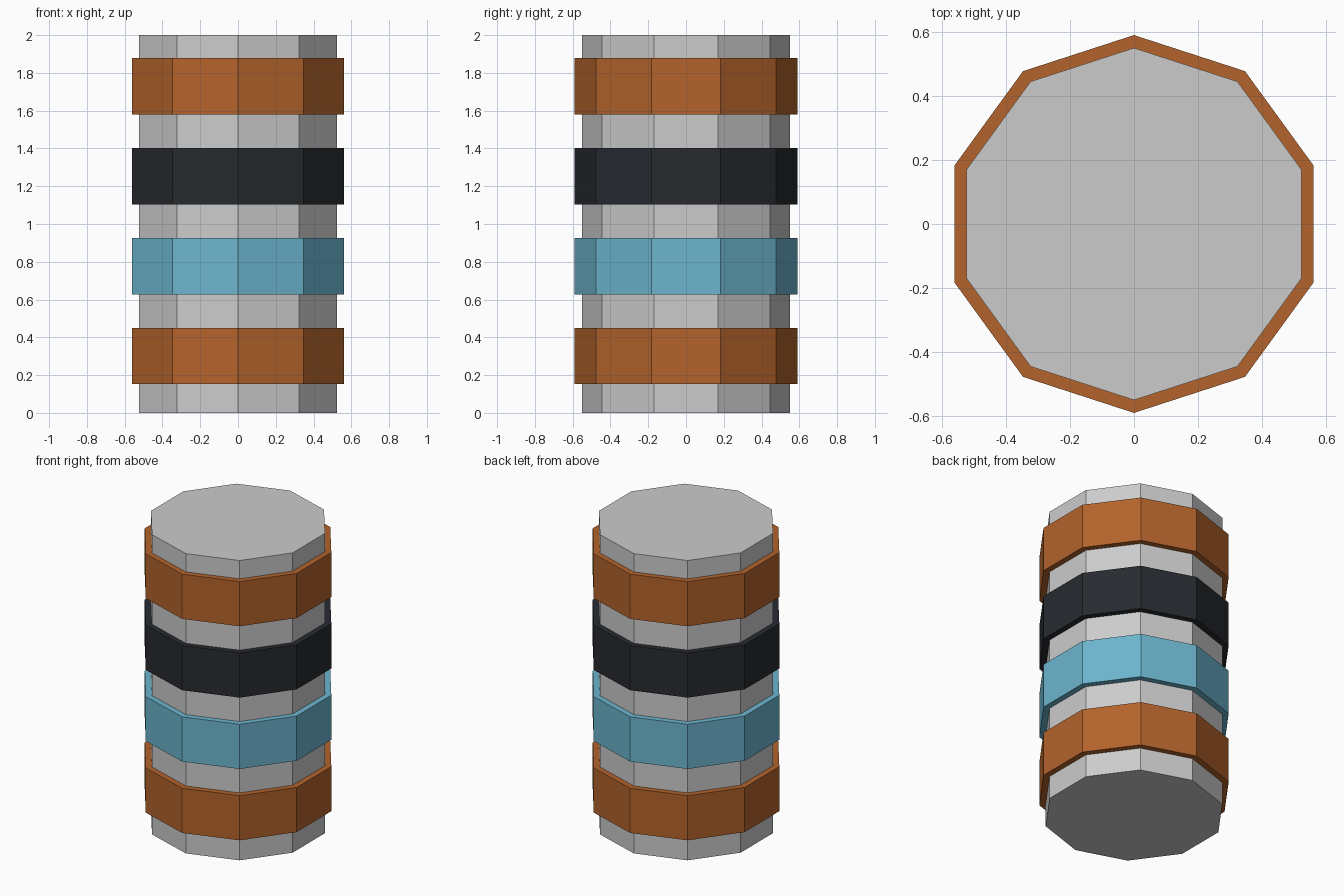
import bpy

if "Cube" in bpy.data.objects:
    bpy.data.objects.remove(bpy.data.objects["Cube"])

SIDES = 10


def material(name, rgb):
    mat = bpy.data.materials.new(name)
    mat.diffuse_color = (*rgb, 1.0)
    mat.use_nodes = True
    mat.node_tree.nodes["Principled BSDF"].inputs["Base Color"].default_value = mat.diffuse_color
    return mat


def prism(name, radius, bottom, height, mat=None):
    # Decagonal prism with corners on the y axis
    bpy.ops.mesh.primitive_cylinder_add(
        vertices=SIDES, radius=radius, depth=height,
        location=(0, 0, bottom + height / 2))
    obj = bpy.context.object
    obj.name = name
    if mat:
        obj.data.materials.append(mat)
    return obj


copper = material("copper", (0.45, 0.125, 0.025))
blue = material("blue", (0.15, 0.46, 0.62))
black = material("black", (0.02, 0.023, 0.028))

# Grey core, full height
prism("core", 0.55, 0.0, 2.0)

# Raised bands, evenly spaced from bottom to top
bands = [("band_bottom", copper), ("band_lower_middle", blue),
         ("band_upper_middle", black), ("band_top", copper)]
for i, (name, mat) in enumerate(bands):
    prism(name, 0.59, 0.152 + i * 0.476, 0.298, mat)
